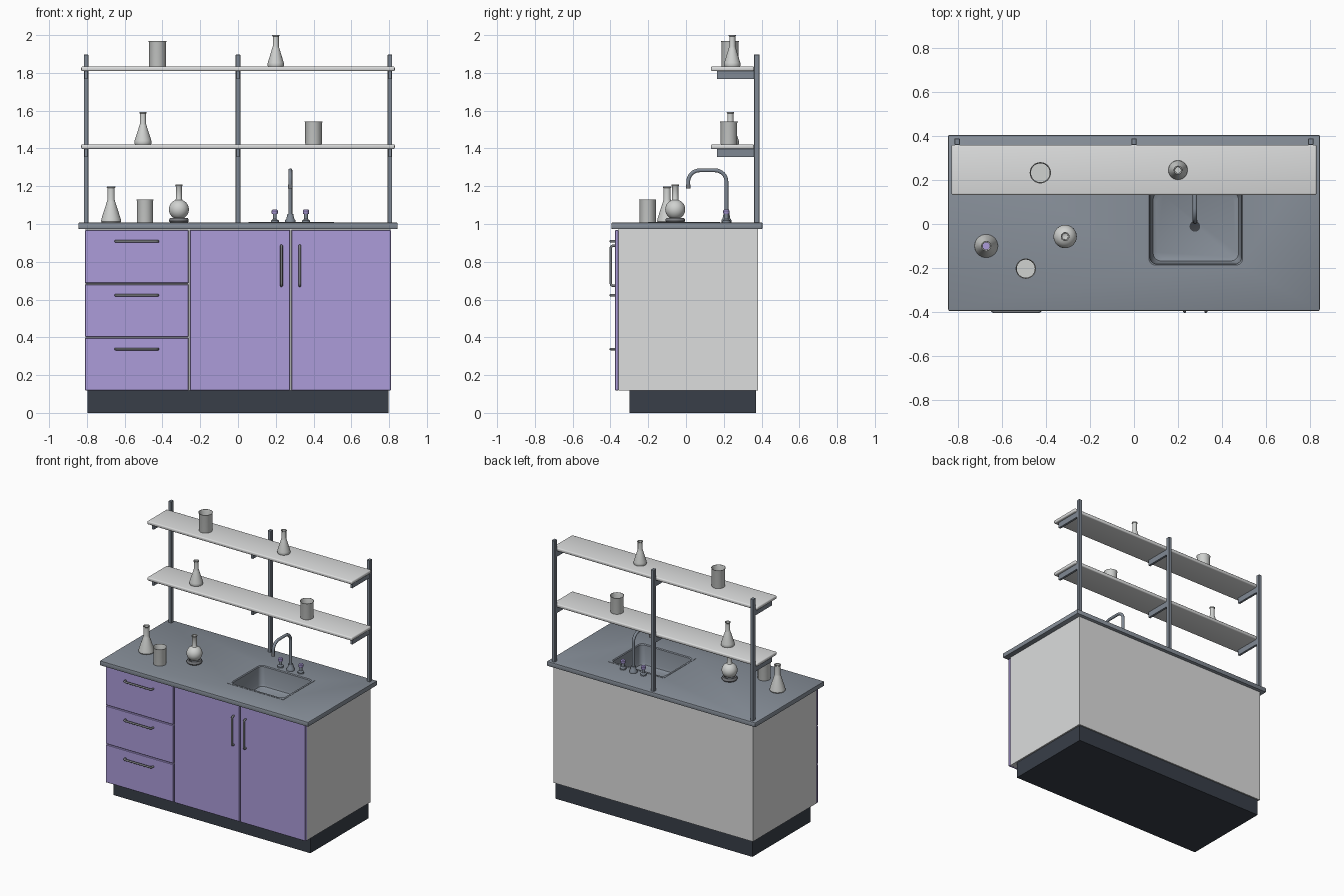
import bpy, bmesh, math
from mathutils import Vector

if "Cube" in bpy.data.objects:
    bpy.data.objects.remove(bpy.data.objects["Cube"])


def mat(name, r, g, b):
    m = bpy.data.materials.new(name)
    lin = [((c / 255 + 0.055) / 1.055) ** 2.4 for c in (r, g, b)]
    m.diffuse_color = (*lin, 1)
    m.use_nodes = True
    m.node_tree.nodes["Principled BSDF"].inputs["Base Color"].default_value = m.diffuse_color
    return m


PURPLE = mat("lilac", 172, 156, 218)
SLATE = mat("slate worktop", 135, 143, 153)
WHITE = mat("off white", 220, 221, 221)
DARK = mat("dark plinth", 56, 62, 72)
STEEL = mat("steel", 122, 124, 128)
POST = mat("rack grey", 128, 137, 148)
GLASS = mat("pale glass", 208, 210, 208)
DRAIN = mat("drain dark", 62, 65, 70)


def finish(ob, m, angle=35):
    ob.data.materials.clear()
    ob.data.materials.append(m)
    bpy.ops.object.select_all(action='DESELECT')
    ob.select_set(True)
    bpy.context.view_layer.objects.active = ob
    bpy.ops.object.shade_smooth_by_angle(angle=math.radians(angle))
    return ob


def from_bm(name, bm, m):
    bmesh.ops.recalc_face_normals(bm, faces=bm.faces)
    me = bpy.data.meshes.new(name)
    bm.to_mesh(me)
    bm.free()
    ob = bpy.data.objects.new(name, me)
    bpy.context.collection.objects.link(ob)
    return finish(ob, m)


def box(name, x, y, z, m, bevel=0.0, seg=2):
    """Box from (min, max) ranges, with optional rounded edges."""
    bm = bmesh.new()
    bmesh.ops.create_cube(bm, size=1)
    for v in bm.verts:
        v.co = [(r[0] + r[1]) / 2 + c * (r[1] - r[0]) for r, c in zip((x, y, z), v.co)]
    if bevel:
        bmesh.ops.bevel(bm, geom=bm.edges[:], offset=bevel, segments=seg,
                        profile=0.5, affect='EDGES')
    return from_bm(name, bm, m)


def cut(ob, cutter):
    mod = ob.modifiers.new("cut", 'BOOLEAN')
    mod.object, mod.operation, mod.solver = cutter, 'DIFFERENCE', 'EXACT'
    bpy.context.view_layer.objects.active = ob
    bpy.ops.object.modifier_apply(modifier="cut")
    bpy.data.objects.remove(cutter)


def lathe(name, loc, profile, m, n=32):
    """Turn (radius, height) points about the vertical axis at loc."""
    bm = bmesh.new()
    rings = []
    for r, z in profile:
        if r == 0:
            rings.append([bm.verts.new((loc[0], loc[1], loc[2] + z))])
        else:
            rings.append([bm.verts.new((loc[0] + r * math.cos(t), loc[1] + r * math.sin(t), loc[2] + z))
                          for t in (2 * math.pi * i / n for i in range(n))])
    for a, b in zip(rings, rings[1:]):
        for i in range(n):
            j = (i + 1) % n
            vs = [a[i % len(a)], a[j % len(a)], b[j % len(b)], b[i % len(b)]]
            bm.faces.new(list(dict.fromkeys(vs)))
    return from_bm(name, bm, m)


def tube(name, pts, fillet, radius, m, steps=8):
    """Round pipe along a path whose inner corners are rounded."""
    pts = [Vector(p) for p in pts]
    path = [pts[0]]
    for a, p, b in zip(pts, pts[1:], pts[2:]):
        s, e = p + (a - p).normalized() * fillet, p + (b - p).normalized() * fillet
        d1, d2 = p - s, p - e
        for i in range(steps + 1):          # quarter arc about the corner centre
            t = math.pi / 2 * i / steps
            path.append(s + d1 * math.sin(t) - d2 * (1 - math.cos(t)))
    path.append(pts[-1])
    cu = bpy.data.curves.new(name, 'CURVE')
    cu.dimensions, cu.bevel_depth, cu.bevel_resolution, cu.use_fill_caps = '3D', radius, 3, True
    sp = cu.splines.new('POLY')
    sp.points.add(len(path) - 1)
    for q, p in zip(sp.points, path):
        q.co = (*p, 1)
    ob = bpy.data.objects.new(name, cu)
    bpy.context.collection.objects.link(ob)
    bpy.ops.object.select_all(action='DESELECT')
    ob.select_set(True)
    bpy.context.view_layer.objects.active = ob
    bpy.ops.object.convert(target='MESH')
    return finish(bpy.context.object, m, 50)


def loft(name, rings, m, cap_first=False):
    """Loft rounded rectangles (cx, cy, half x, half y, corner radius, z); last is capped."""
    bm = bmesh.new()
    loops = []
    for cx, cy, hx, hy, r, z in rings:
        loop = []
        for k, (sx, sy) in enumerate(((1, 1), (-1, 1), (-1, -1), (1, -1))):
            for i in range(7):
                t = math.pi / 2 * (k + i / 6)
                loop.append(bm.verts.new((cx + sx * (hx - r) + r * math.cos(t),
                                          cy + sy * (hy - r) + r * math.sin(t), z)))
        loops.append(loop)
    for a, b in zip(loops, loops[1:]):
        for i in range(len(a)):
            j = (i + 1) % len(a)
            bm.faces.new((a[i], a[j], b[j], b[i]))
    bm.faces.new(loops[-1])
    if cap_first:
        bm.faces.new(loops[0])
    return from_bm(name, bm, m)


# Plinth, carcass and worktop, cut out for the sink
TOP = 1.008
SX, SY = 0.281, -0.011
box("plinth", (-0.797, 0.797), (-0.30, 0.37), (0, 0.12), DARK)
body = box("cabinet_body", (-0.808, 0.808), (-0.358, 0.38), (0.118, 0.974), WHITE)
cut(body, box("body_cutter", (0.03, 0.53), (-0.23, 0.21), (0.8, 1.1), WHITE))
worktop = box("worktop", (-0.845, 0.845), (-0.395, 0.405), (0.973, TOP), SLATE, 0.006)
cut(worktop, loft("worktop_cutter", [(SX, SY, 0.216, 0.179, 0.03, 0.9),
                                     (SX, SY, 0.216, 0.179, 0.03, 1.1)], SLATE, True))
finish(worktop, SLATE)

# Sink basin with flat rim and drain
loft("sink_basin", [(SX, SY, 0.226, 0.190, 0.004, TOP - 0.003), (SX, SY, 0.226, 0.190, 0.004, TOP + 0.002),
                    (SX, SY, 0.213, 0.176, 0.03, TOP + 0.002), (SX, SY, 0.208, 0.171, 0.03, TOP - 0.004),
                    (SX, SY, 0.200, 0.163, 0.035, 0.885), (SX, SY, 0.194, 0.157, 0.035, 0.868),
                    (SX, SY, 0.178, 0.141, 0.03, 0.86)], SLATE)
lathe("sink_drain", (0.277, SY, 0.859), [(0.024, 0), (0.024, 0.004), (0.016, 0.002), (0, 0.002)], DRAIN)

# Drawers and doors with bent bar handles
FY, HY = -0.376, -0.398
for i, (z0, z1, hz) in enumerate(((0.686, 0.968, 0.908), (0.402, 0.681, 0.623), (0.119, 0.397, 0.338))):
    box(f"drawer_front_{i + 1}", (-0.81, -0.262), (FY, -0.357), (z0, z1), PURPLE, 0.003, 1)
    a, b = -0.647, -0.424
    tube(f"drawer_handle_{i + 1}", [(a, FY + 0.004, hz), (a, HY, hz), (b, HY, hz), (b, FY + 0.004, hz)],
         0.014, 0.007, STEEL)
for side, x0, x1, hx in (("left", -0.255, 0.276, 0.23), ("right", 0.282, 0.81, 0.327)):
    box(f"door_{side}", (x0, x1), (FY, -0.357), (0.119, 0.968), PURPLE, 0.003, 1)
    a, b = 0.673, 0.885
    tube(f"door_handle_{side}", [(hx, FY + 0.004, a), (hx, HY, a), (hx, HY, b), (hx, FY + 0.004, b)],
         0.014, 0.007, STEEL)

# Shelf rack: posts, shelves and brackets
SHELVES = (1.422, 1.834)
for i, x in enumerate((-0.804, 0, 0.804)):
    box(f"rack_post_{i + 1}", (x - 0.012, x + 0.012), (0.36, 0.389), (TOP - 0.01, 1.897), POST, 0.002, 1)
    for j, z in enumerate(SHELVES):
        box(f"shelf_bracket_{j + 1}_{i + 1}", (x - 0.008, x + 0.008), (0.163, 0.362),
            (z - 0.066, z - 0.02), POST)
for j, z in enumerate(SHELVES):
    box(f"shelf_{j + 1}", (-0.83, 0.83), (0.132, 0.36), (z - 0.025, z), WHITE, 0.008, 3)

# Swan-neck faucet and two taps
TX, TY = 0.277, 0.214
lathe("faucet_base", (TX, TY, TOP), [(0, 0), (0.027, 0), (0.027, 0.012), (0.02, 0.022),
                                     (0.016, 0.045), (0, 0.045)], POST)
tube("faucet_spout", [(TX, TY, TOP + 0.03), (TX, TY, 1.284), (TX, 0.012, 1.284), (TX, 0.012, 1.2)],
     0.06, 0.0105, POST)
lathe("faucet_nozzle", (TX, 0.012, 1.187), [(0, 0), (0.012, 0), (0.012, 0.022), (0, 0.022)], STEEL)
for side, x in (("left", 0.195), ("right", 0.36)):
    lathe(f"tap_stem_{side}", (x, TY, TOP), [(0, 0), (0.021, 0), (0.021, 0.01), (0.01, 0.018),
                                             (0.01, 0.046), (0, 0.046)], POST)
    lathe(f"tap_knob_{side}", (x, TY, TOP + 0.044), [(0, 0), (0.014, 0), (0.017, 0.006), (0.017, 0.018),
                                                     (0.012, 0.024), (0, 0.024)], PURPLE, 16)


# Laboratory glassware
def conical_flask(name, loc, r, h, n=0.016):
    lathe(name, loc, [(0, 0), (r * 0.94, 0), (r, 0.006), (r * 0.96, 0.02), (n + 0.003, h * 0.58), (n, h * 0.64),
                      (n, h - 0.008), (n + 0.004, h - 0.004), (n + 0.003, h), (n - 0.002, h - 0.002),
                      (n - 0.003, h * 0.62), (r * 0.9, 0.018), (r * 0.9, 0.006), (0, 0.006)], GLASS)


def beaker(name, loc, r, h):
    lathe(name, loc, [(0, 0), (r * 0.93, 0), (r * 0.96, 0.004), (r * 0.96, h - 0.008), (r * 1.03, h),
                      (r * 0.97, h), (r * 0.91, h - 0.01), (r * 0.91, 0.007), (0, 0.007)], GLASS)


conical_flask("worktop_flask", (-0.672, -0.10, TOP), 0.053, 0.19, 0.019)
lathe("flask_liquid", (-0.672, -0.10, TOP), [(0, 0.008), (0.045, 0.008), (0.045, 0.02),
                                             (0.028, 0.07), (0, 0.07)], PURPLE)
conical_flask("lower_shelf_flask", (-0.503, 0.235, SHELVES[0]), 0.046, 0.17)
conical_flask("upper_shelf_flask", (0.20, 0.245, SHELVES[1]), 0.044, 0.166)
beaker("worktop_beaker", (-0.492, -0.203, TOP), 0.045, 0.123)
beaker("lower_shelf_beaker", (0.40, 0.227, SHELVES[0]), 0.046, 0.12)
beaker("upper_shelf_beaker", (-0.426, 0.233, SHELVES[1]), 0.047, 0.134)

# Round flask on its ring stand
BX, BY = -0.313, -0.057
bulb = [(0.053 * math.sin(t), 0.069 - 0.053 * math.cos(t)) for t in (math.radians(a) for a in range(15, 161, 12))]
lathe("round_flask", (BX, BY, TOP), [(0, 0.016)] + bulb + [
    (0.016, 0.126), (0.016, 0.19), (0.02, 0.196), (0.019, 0.2), (0.014, 0.198), (0.013, 0.12), (0, 0.115)], GLASS)
lathe("flask_ring_stand", (BX, BY, TOP), [(0.036, 0), (0.047, 0), (0.052, 0.007), (0.052, 0.015), (0.046, 0.024),
                                          (0.036, 0.024), (0.034, 0.012), (0.036, 0)], STEEL)
